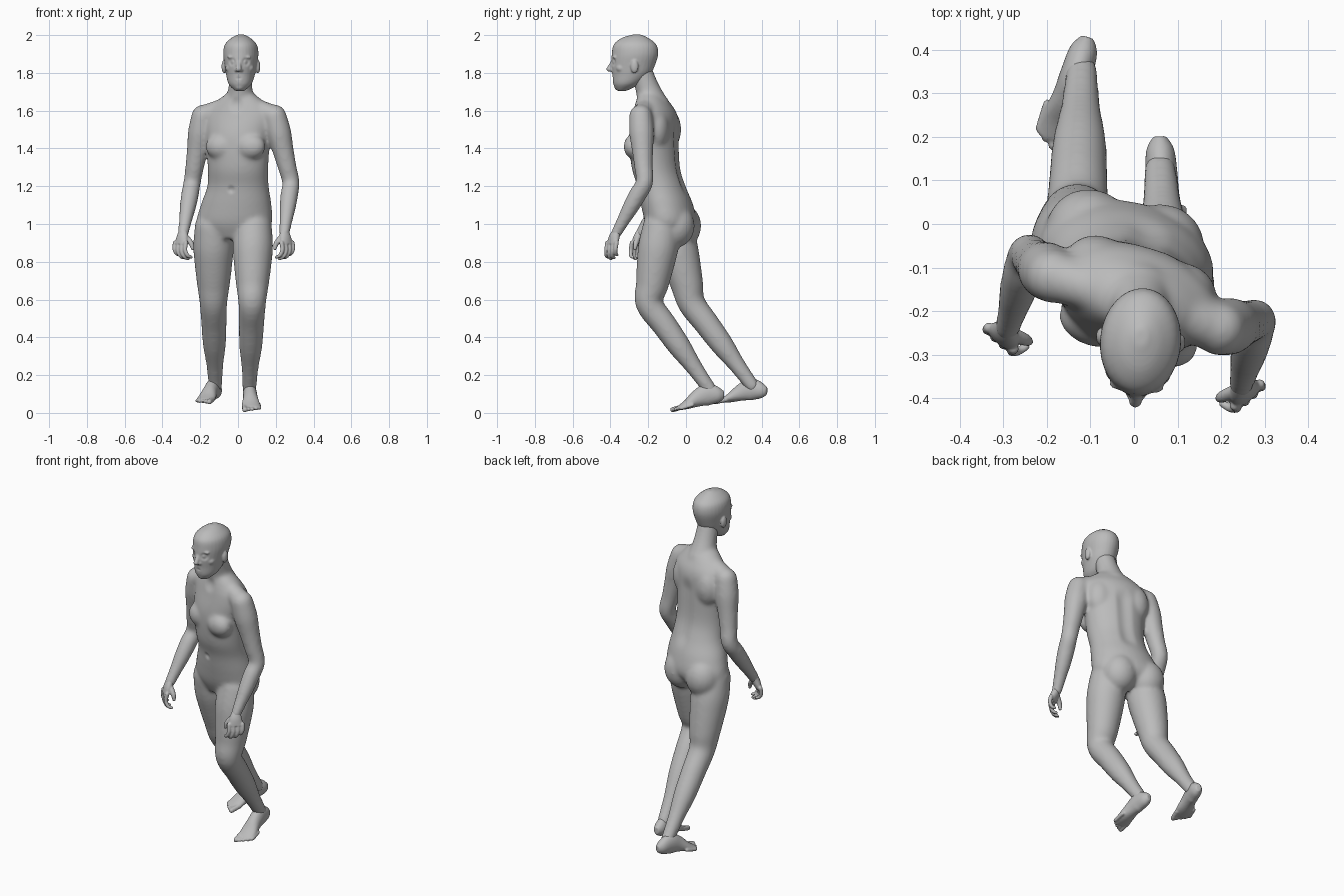
import bpy, bmesh, math
from mathutils import Vector, Matrix

if "Cube" in bpy.data.objects:
    bpy.data.objects.remove(bpy.data.objects["Cube"])

skin = bpy.data.materials.new("plain_grey")
skin.use_nodes = True
grey = (0.5, 0.5, 0.5, 1)
skin.diffuse_color = grey
skin.node_tree.nodes["Principled BSDF"].inputs["Base Color"].default_value = grey


def resample(stations, steps=5):
    """Smooth curve through all station values."""
    padded = [stations[0], *stations, stations[-1]]
    result = []
    for before, start, end, after in zip(padded, padded[1:], padded[2:], padded[3:]):
        for k in range(steps):
            t = k / steps
            values = []
            for a, b, c, d in zip(before, start, end, after):
                leave, arrive = (c - a) / 2, (d - b) / 2
                bend = 3 * (c - b) - 2 * leave - arrive
                twist = leave + arrive - 2 * (c - b)
                values.append(b + t * (leave + t * (bend + t * twist)))
            result.append(values)
    return result + [list(stations[-1])]


def turned(degrees):
    return Matrix.Rotation(math.radians(degrees), 4, "Z")


def tube(bm, stations, matrix=Matrix(), level=False, turn=lambda z: 0, sides=24):
    """Closed loft of ellipses; a station is x, y, z, half width, half depth."""
    points = resample(stations)
    rings = []
    for i, (x, y, z, wide, deep) in enumerate(points):
        before, after = points[max(i - 1, 0)], points[min(i + 1, len(points) - 1)]
        along = Vector((0, 0, 1))
        if not level:
            along = (Vector(after[:3]) - Vector(before[:3])).normalized()
        across = turned(turn(z)) @ Vector((1, 0, 0))
        across = (across - along * across.dot(along)).normalized()
        inward = along.cross(across)
        ring = []
        for k in range(sides):
            angle = math.tau * k / sides
            offset = across * wide * math.cos(angle) + inward * deep * math.sin(angle)
            ring.append(bm.verts.new(matrix @ (Vector((x, y, z)) + offset)))
        rings.append(ring)
    for low, high in zip(rings, rings[1:]):
        for k in range(sides):
            n = (k + 1) % sides
            bm.faces.new((low[k], low[n], high[n], high[k]))
    bm.faces.new(reversed(rings[0]))
    bm.faces.new(rings[-1])


def ball(bm, centre, radii, matrix=Matrix()):
    place = matrix @ Matrix.Translation(centre) @ Matrix.Diagonal((*radii, 1))
    bmesh.ops.create_uvsphere(bm, u_segments=20, v_segments=12, radius=1, matrix=place)


def limb(bm, joints, girth, matrix=Matrix()):
    """Round tube along straight bones, its radii spread evenly over each bone, with round ends."""
    joints = [Vector(joint) for joint in joints]
    per_bone = (len(girth) - 1) // (len(joints) - 1)
    stations = []
    for i, radius in enumerate(girth):
        bone = min(i // per_bone, len(joints) - 2)
        spot = joints[bone].lerp(joints[bone + 1], i / per_bone - bone)
        stations.append((*spot, radius, radius))
    tube(bm, stations, matrix)
    ball(bm, joints[0], [girth[0]] * 3, matrix)
    ball(bm, joints[-1], [girth[-1]] * 3, matrix)


def fuse(name, bm, voxel, smoothing, pushes=()):
    """Melt the overlapping volumes into one skin, then push small areas in or out."""
    bmesh.ops.recalc_face_normals(bm, faces=bm.faces)
    mesh = bpy.data.meshes.new(name)
    bm.to_mesh(mesh)
    bm.free()
    obj = bpy.data.objects.new(name, mesh)
    bpy.context.collection.objects.link(obj)
    remesh = obj.modifiers.new("fuse", "REMESH")
    remesh.mode, remesh.voxel_size = "VOXEL", voxel
    smooth = obj.modifiers.new("soften", "SMOOTH")
    smooth.factor, smooth.iterations = 0.5, smoothing
    depsgraph = bpy.context.evaluated_depsgraph_get()
    baked = bpy.data.meshes.new_from_object(obj.evaluated_get(depsgraph))
    obj.modifiers.clear()
    obj.data = baked
    for centre, radius, move in pushes:
        for vertex in baked.vertices:
            distance = (vertex.co - Vector(centre)).length / radius
            if distance < 1:
                vertex.co += Vector(move) * (1 - distance ** 2) ** 2
    baked.materials.clear()
    baked.materials.append(skin)
    baked.polygons.foreach_set("use_smooth", [True] * len(baked.polygons))


# Torso, from crotch to collar, twisting more with height
def twist(z):
    return -12 * z


body = bmesh.new()
tube(body, [(-.02, -.09, .92, .13, .08), (-.02, -.08, 1, .2, .13), (-.01, -.1, 1.1, .19, .135),
            (0, -.13, 1.2, .165, .125), (0, -.16, 1.3, .163, .125), (0, -.17, 1.45, .175, .125),
            (.01, -.165, 1.57, .19, .11), (.01, -.175, 1.64, .14, .085), (.012, -.19, 1.69, .075, .06)],
     level=True, turn=twist, sides=32)
# Neck
limb(body, [(.01, -.17, 1.62), (.015, -.24, 1.82)], (.085, .064, .058))
# Paired masses of chest, shoulder blades and buttocks
for x, y, z, side, forward, radii in ((.01, -.17, 1.41, .08, .08, (.085, .058, .07)),
                                      (0, -.17, 1.5, .1, -.05, (.08, .065, .11)),
                                      (-.03, -.08, .99, .085, -.045, (.1, .1, .115))):
    place = Matrix.Translation((x, y, z)) @ turned(twist(z))
    for s in (-1, 1):
        ball(body, (s * side, -forward, 0), radii, place)

# Arms: shoulder, elbow, wrist, with a sloping muscle from neck to shoulder
left_wrist, right_wrist = (.245, -.37, .95), (-.29, -.24, .95)
arm_girth = (.062, .066, .057, .05, .046, .047, .043, .035, .029)
for shoulder, elbow, wrist in (((.195, -.24, 1.57), (.28, -.22, 1.22), left_wrist),
                               ((-.185, -.12, 1.57), (-.243, -.07, 1.22), right_wrist)):
    limb(body, [shoulder, elbow, wrist], arm_girth)
    limb(body, [(.01, -.18, 1.65), shoulder], (.05, .052, .058))

# Legs: hip, knee, ankle
leg_girth = (.1, .107, .099, .087, .073, .067, .061, .045, .037)
limb(body, [(.08, -.13, .98), (.075, -.195, .58), (.06, .125, .125)], leg_girth)
limb(body, [(-.13, -.07, .98), (-.13, .03, .58), (-.12, .35, .145)], leg_girth)

# Navel, collar hollow and spine groove
pushes = [((-.04, -.26, 1.18), .03, (0, .015, 0)), ((-.01, -.27, 1.63), .05, (0, .01, 0))]
for k in range(17):
    pushes.append(((.03, -.02 - k * .002, 1.18 + k * .02), .06, (0, -.004, 0)))
fuse("body", body, .009, 16, pushes)

# Head, turned slightly about its own centre
head = bmesh.new()
place = Matrix.Translation((.015, -.27, 0)) @ turned(-5)
skull = ((-.07, 1.705, .025, .025), (-.045, 1.74, .06, .07), (-.02, 1.79, .076, .1),
         (-.01, 1.84, .085, .116), (0, 1.9, .093, .123), (0, 1.95, .084, .113),
         (0, 1.985, .05, .07), (.01, 2.003, .015, .02))
tube(head, [(0, *station) for station in skull], place, level=True, sides=32)
# Nose, lips and chin
limb(head, [(0, -.112, 1.87), (0, -.137, 1.82)], (.01, .012, .015), place)
for z in (1.764, 1.777):
    ball(head, (0, -.108, z), (.023, .014, .007), place)
ball(head, (0, -.09, 1.725), (.025, .02, .016), place)
hollows = [(place @ Vector((0, -.12, 1.77)), .02, (0, .005, 0))]
for s in (-1, 1):
    # Nostril wings, brows, cheeks and ears
    ball(head, (s * .013, -.12, 1.815), (.01, .014, .01), place)
    ball(head, (s * .032, -.101, 1.883), (.032, .015, .009), place)
    ball(head, (s * .046, -.07, 1.825), (.03, .028, .025), place)
    ball(head, (s * .09, .005, 1.833), (.013, .021, .036), place)
    # Eye sockets, then the eyeballs swelling inside them
    socket = place @ Vector((s * .033, -.105, 1.858))
    hollows += [(socket, .03, (0, .011, 0)), (socket, .017, (0, -.007, 0))]
fuse("head", head, .005, 5, hollows)


def hand(name, s, wrist):
    bm = bmesh.new()
    place = Matrix.Translation(wrist) @ Matrix.Diagonal((s, 1, 1, 1))
    tube(bm, [(0, .01, .03, .018, .017), (.005, -.01, -.02, .035, .023), (.015, -.02, -.06, .041, .017)],
         place, turn=lambda z: 40)
    # Four curled fingers, index to little
    for i, reach in enumerate((.95, 1.05, 1, .8)):
        joints = [Vector((-.014 + .019 * i, -.046 + .016 * i, -.05))]
        for step in ((.004, -.006, -.04), (-.014, 0, -.03), (-.02, .01, -.01)):
            joints.append(joints[-1] + Vector(step) * reach)
        limb(bm, joints, (.012, .011, .01, .008), place)
    # Thumb
    limb(bm, [(-.006, -.01, -.01), (-.04, -.025, -.05), (-.05, -.03, -.08)], (.016, .014, .009), place)
    fuse(name, bm, .004, 2)


hand("left_hand", 1, left_wrist)
hand("right_hand", -1, right_wrist)


def foot(name, s, heel, turn, pitch):
    bm = bmesh.new()
    tilt = Matrix.Rotation(math.radians(pitch), 4, "X")
    place = Matrix.Translation(heel) @ turned(turn) @ tilt @ Matrix.Diagonal((s, 1, 1, 1))
    # Heel, instep and ball of the foot
    sole = ((0, .036, .015, .02), (-.03, .042, .032, .042), (-.085, .055, .037, .058),
            (-.14, .046, .039, .046), (-.2, .026, .048, .026), (-.25, .015, .047, .012))
    tube(bm, [(0, *station) for station in sole], place)
    # Toes, big to little
    for i in range(5):
        x, tip = -.036 + .02 * i, -.28 + .003 * i + .002 * i * i
        radius = .01 if i else .014
        limb(bm, [(x, tip + .06, .018), (x, tip, .013)], (radius, radius), place)
    fuse(name, bm, .005, 3)


foot("left_foot", 1, (.058, .208, .06), 3, 11.5)
foot("right_foot", -1, (-.105, .432, .08), -17, 7)
